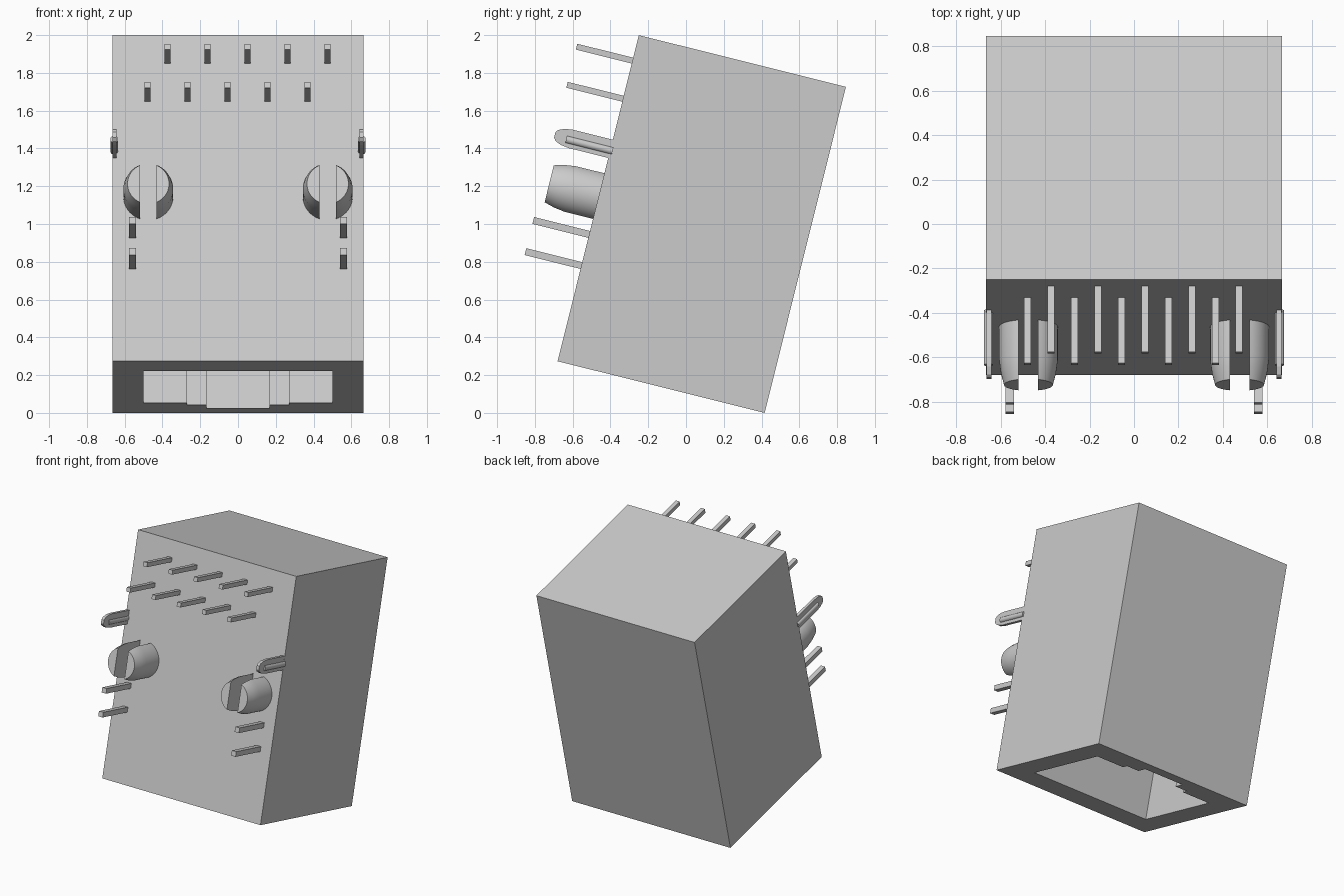
import bpy, bmesh, math

cube = bpy.data.objects.get("Cube")
if cube:
    bpy.data.objects.remove(cube, do_unlink=True)

TILT = math.radians(-14)
ORIGIN = (0, -0.68, 0.2735)      # lower front edge of the housing
W, D, H = 0.665, 1.13, 1.779     # half width, depth, height

grey = bpy.data.materials.new("light_grey")
grey.use_nodes = True
grey.diffuse_color = (0.6, 0.6, 0.6, 1)
grey.node_tree.nodes["Principled BSDF"].inputs["Base Color"].default_value = (0.6, 0.6, 0.6, 1)


def finish(name, bm, smooth=False):
    """Turn a bmesh into a tilted, coloured object."""
    bmesh.ops.recalc_face_normals(bm, faces=bm.faces[:])
    mesh = bpy.data.meshes.new(name)
    bm.to_mesh(mesh)
    bm.free()
    mesh.materials.append(grey)
    ob = bpy.data.objects.new(name, mesh)
    ob.location = ORIGIN
    ob.rotation_euler = (TILT, 0, 0)
    bpy.context.collection.objects.link(ob)
    if smooth:
        bpy.ops.object.select_all(action='DESELECT')
        ob.select_set(True)
        bpy.context.view_layer.objects.active = ob
        bpy.ops.object.shade_smooth_by_angle(angle=math.radians(35))
    return ob


def add_loft(bm, rings, cap_start=True):
    """Skin matching rings of points, closing the ends."""
    loops = [[bm.verts.new(p) for p in ring] for ring in rings]
    n = len(loops[0])
    for a, b in zip(loops, loops[1:]):
        for i in range(n):
            j = (i + 1) % n
            bm.faces.new((a[i], a[j], b[j], b[i]))
    if cap_start:
        bm.faces.new(loops[0])
    bm.faces.new(loops[-1])
    return loops[0]


def loft(name, rings, smooth=False):
    bm = bmesh.new()
    add_loft(bm, rings)
    return finish(name, bm, smooth)


# Housing: box with a keyed socket opening in the lower face
bm = bmesh.new()
outer = [(-W, 0), (W, 0), (W, D), (-W, D)]
right_edge = [(0.5, 0.217), (0.5, 0.911), (0.27, 0.911), (0.27, 0.955),
              (0.167, 0.955), (0.167, 1.03)]
socket = right_edge + [(-x, y) for x, y in reversed(right_edge)]
rims = []
for outline, top in ((outer, H), (socket, 1.2)):
    rims.append(add_loft(bm, [[(x, y, z) for x, y in outline] for z in (0, top)], False))
rim_edges = [bm.edges.get((r[i], r[i - 1])) for r in rims for i in range(len(r))]
bmesh.ops.triangle_fill(bm, edges=rim_edges, use_beauty=True, normal=(0, 0, -1))
finish("housing", bm)


# Contact pins
def pin(name, x, z, width, height):
    rect = [(-1, -1), (1, -1), (1, 1), (-1, 1)]
    loft(name, [[(x + a * width / 2, y, z + b * height / 2) for a, b in rect]
                for y in (0.0, -0.305)])


for i in range(5):
    pin("upper_pin_%d" % (i + 1), -0.374 + i * 0.2117, 1.64, 0.032, 0.032)
    pin("lower_pin_%d" % (i + 1), -0.48 + i * 0.2117, 1.432, 0.032, 0.032)

for side, label in ((1, "left"), (-1, "right")):
    for z, place in ((0.692, "upper"), (0.522, "lower")):
        pin("%s_%s_side_pin" % (label, place), side * 0.559, z, 0.037, 0.037)

    # Split mounting post: two tapered half rounds with a slot between
    for half, part in ((1, "outer"), (-1, "inner")):
        rings = []
        for y, r in ((0, 0.132), (-0.155, 0.132), (-0.215, 0.124), (-0.27, 0.11)):
            reach = math.acos(0.044 / r)
            angles = [reach * (k / 10 - 1) for k in range(21)]
            rings.append([(side * (0.475 + half * r * math.cos(a)), y,
                           0.901 + r * math.sin(a)) for a in angles])
        loft("%s_post_%s_half" % (label, part), rings, True)

    # Side retaining clip with rounded tip
    upper = [(0, 0.05), (-0.215, 0.05), (-0.26, 0.044), (-0.293, 0.03), (-0.304, 0.015)]
    outline = upper + [(y, -z) for y, z in reversed(upper)]
    loft("%s_clip" % label, [[(side * x, y, 1.159 + z) for y, z in outline]
                             for x in (0.642, 0.664)])

    # Rounded rib along the clip
    turn = [k * math.tau / 16 for k in range(16)]
    loft("%s_clip_rib" % label,
         [[(side * (0.655 + 0.021 * math.cos(a)), y, 1.151 + 0.021 * math.sin(a))
           for a in turn] for y in (-0.24, 0.013)], True)
